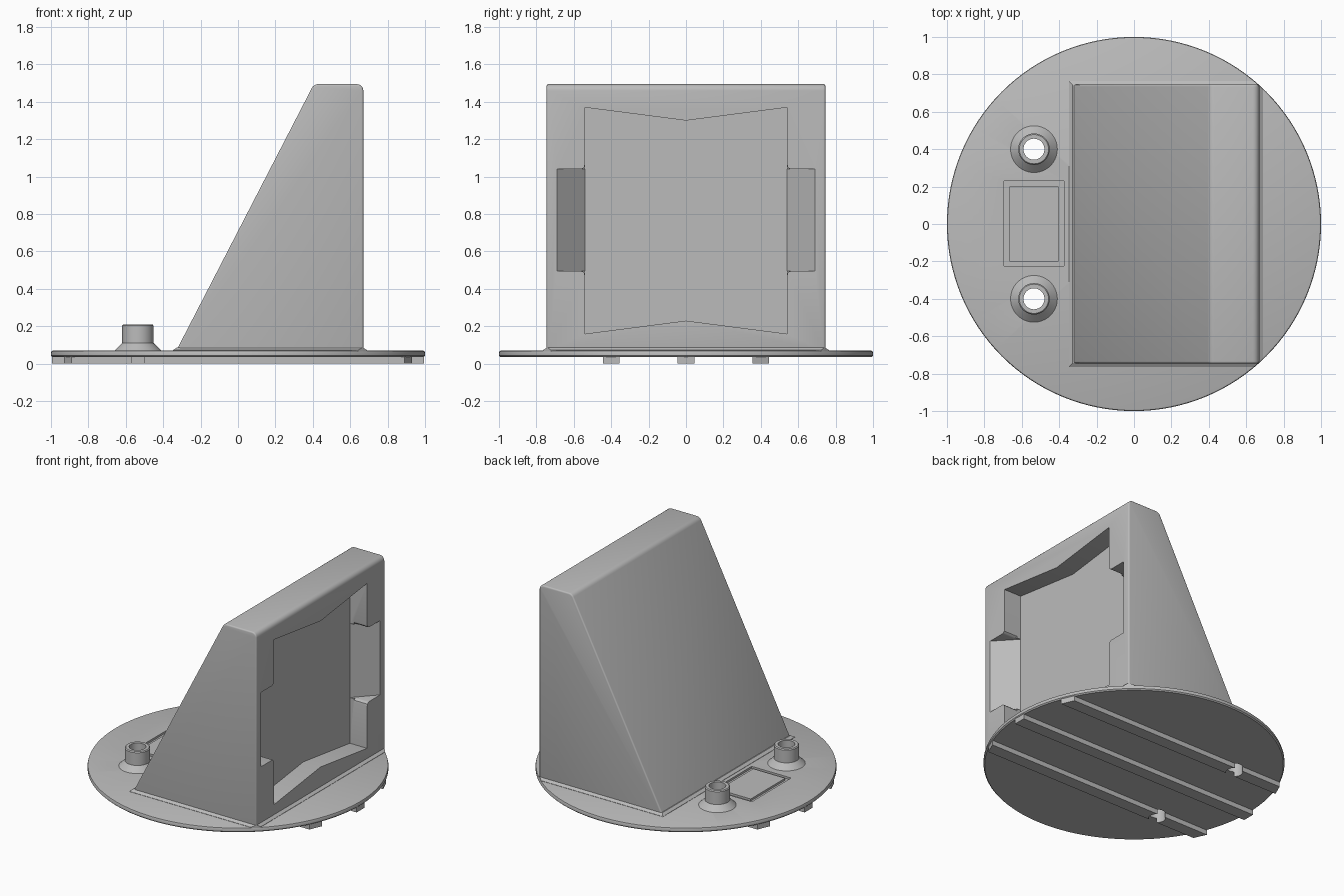
import bpy, bmesh, math
from mathutils import Vector

cube = bpy.data.objects.get("Cube")
if cube:
    bpy.data.objects.remove(cube, do_unlink=True)

grey = bpy.data.materials.new("plain grey")
grey.use_nodes = True
GREY = (0.5, 0.5, 0.5, 1)
grey.diffuse_color = GREY
grey.node_tree.nodes["Principled BSDF"].inputs["Base Color"].default_value = GREY


def finish(name, bm):
    bmesh.ops.remove_doubles(bm, verts=bm.verts, dist=1e-5)
    bmesh.ops.recalc_face_normals(bm, faces=bm.faces)
    mesh = bpy.data.meshes.new(name)
    bm.to_mesh(mesh)
    bm.free()
    mesh.materials.append(grey)
    obj = bpy.data.objects.new(name, mesh)
    bpy.context.collection.objects.link(obj)
    return obj


def prism(name, points, axis, low, high):
    """Extrude a flat outline along one axis."""
    bm = bmesh.new()

    def place(p, h):
        co = list(p)
        co.insert("xyz".index(axis), h)
        return Vector(co)
    face = bm.faces.new([bm.verts.new(place(p, low)) for p in points])
    new = bmesh.ops.extrude_face_region(bm, geom=[face])["geom"]
    shift = place((0, 0), high - low)
    bmesh.ops.translate(bm, vec=shift, verts=[v for v in new if isinstance(v, bmesh.types.BMVert)])
    return finish(name, bm)


def lathe(name, profile, centre=(0, 0), steps=64, closed=False):
    """Turn an (r, z) profile round a vertical axis."""
    bm = bmesh.new()
    verts = [bm.verts.new((r + centre[0], centre[1], z)) for r, z in profile]
    pairs = list(zip(verts, verts[1:])) + ([(verts[-1], verts[0])] if closed else [])
    edges = [bm.edges.new(p) for p in pairs]
    bmesh.ops.spin(bm, geom=verts + edges, cent=(*centre, 0), axis=(0, 0, 1),
                   angle=math.tau, steps=steps, use_merge=True)
    return finish(name, bm)


def apply(obj, mod):
    bpy.context.view_layer.objects.active = obj
    bpy.ops.object.modifier_apply(modifier=mod.name)


def boolean(obj, cutter, operation="DIFFERENCE"):
    mod = obj.modifiers.new("cut", "BOOLEAN")
    mod.operation, mod.object, mod.solver = operation, cutter, "EXACT"
    apply(obj, mod)
    bpy.data.objects.remove(cutter, do_unlink=True)


def smooth(obj):
    bpy.ops.object.select_all(action="DESELECT")
    obj.select_set(True)
    bpy.context.view_layer.objects.active = obj
    bpy.ops.object.shade_smooth_by_angle(angle=math.radians(32))


def rect(x0, x1, y0, y1):
    return [(x0, y0), (x1, y0), (x1, y1), (x0, y1)]


def arc(cx, cz, r, start, end, n=5):
    angles = [math.radians(start + (end - start) * i / n) for i in range(n + 1)]
    return [(cx + r * math.cos(a), cz + r * math.sin(a)) for a in angles]


TOP = 0.07
HOLE_X, HOLE_Y, HOLE_R = -0.535, 0.4, 0.056

# Round base plate with softened rim and recessed label frame
base = lathe("base_plate", [(0, 0.035), (0.992, 0.035), (1, 0.043), (1, 0.059),
                            (0.997, 0.067), (0.99, TOP), (0, TOP)], steps=128)
boolean(base, prism("frame_cutter", rect(-0.695, -0.375, -0.225, 0.23), "z", 0.055, 0.1))
pad = prism("label_pad", rect(-0.665, -0.405, -0.2, 0.2), "z", 0.05, TOP)

# Runners under the plate, trimmed to the rim
runners = []
for i, y in enumerate((-HOLE_Y, 0, HOLE_Y)):
    a, b = y - 0.045, y + 0.045
    ea, eb = (math.sqrt(0.99 - v * v) for v in (a, b))
    runners.append(prism(f"runner_{i + 1}", [(-ea, a), (ea, a), (eb, b), (-eb, b)], "z", 0, 0.04))

# Hollow posts, with their bores continued through the plate and runners
posts = []
for side, runner in ((-1, runners[0]), (1, runners[2])):
    centre = (HOLE_X, side * HOLE_Y)
    posts.append(lathe("post_left" if side > 0 else "post_right",
                       [(HOLE_R, 0.06), (0.125, 0.06), (0.125, TOP), (0.084, 0.11),
                        (0.084, 0.203), (0.078, 0.21), (HOLE_R, 0.21)], centre, closed=True))
    for target in (base, runner):
        boolean(target, lathe("bore", [(0, -0.1), (HOLE_R, -0.1), (HOLE_R, 0.2), (0, 0.2)], centre))

# Wedge tower with rounded top edges
outline = ([(-0.335, 0.06), (0.67, 0.06)] + arc(0.635, 1.46, 0.035, 0, 90)
           + arc(0.43, 1.455, 0.04, 90, 153))
tower = prism("wedge_tower", outline, "y", -0.745, 0.745)
bevel = tower.modifiers.new("soft edges", "BEVEL")
bevel.width, bevel.segments = 0.01, 3
bevel.limit_method, bevel.angle_limit = "ANGLE", math.radians(40)
apply(tower, bevel)

# Recess in the upright face, with pointed top and bottom
BACK = 0.53
pocket = [(-0.54, 0.16), (0, 0.23), (0.54, 0.16), (0.54, 1.37), (0, 1.3), (-0.54, 1.37)]
boolean(tower, prism("pocket_cutter", pocket, "x", BACK, 0.8))

# Ramped finger notches on both sides, with eased corners
for s in (-1, 1):
    ramp = [(BACK, 0.5), (BACK, 0.54), (0.67, 0.69), (0.7, 0.722), (0.7, 0.5)]
    boolean(tower, prism("notch_cutter", [(x, s * y) for x, y in ramp], "z", 0.495, 1.04))
    upper = [(0.53, 0.3), (0.54, 0.3), (0.543, 0.285), (0.553, 0.275), (0.57, 0.27)]
    eased = [(s * y, 0.768 + z) for y, z in upper] + [(s * y, 0.768 - z) for y, z in reversed(upper)]
    boolean(tower, prism("corner_cutter", eased, "x", 0.562, 0.8))

# Thin sloped skirt round the tower foot, trimmed to the plate
bm = bmesh.new()
rings = [[bm.verts.new((x, y, z)) for x, y in rect(x0, x1, -w, w)]
         for x0, x1, w, z in ((-0.348, 0.69, 0.765, 0.06), (-0.348, 0.69, 0.765, TOP + 0.002),
                              (-0.328, 0.67, 0.744, 0.086))]
bm.faces.new(rings[0])
bm.faces.new(rings[-1])
for low, high in zip(rings, rings[1:]):
    for i in range(4):
        j = (i + 1) % 4
        bm.faces.new((low[i], low[j], high[j], high[i]))
skirt = finish("tower_skirt", bm)
boolean(skirt, lathe("trim", [(0, 0), (0.998, 0), (0.998, 0.2), (0, 0.2)], steps=128), "INTERSECT")

for part in [base, tower] + posts:
    smooth(part)
